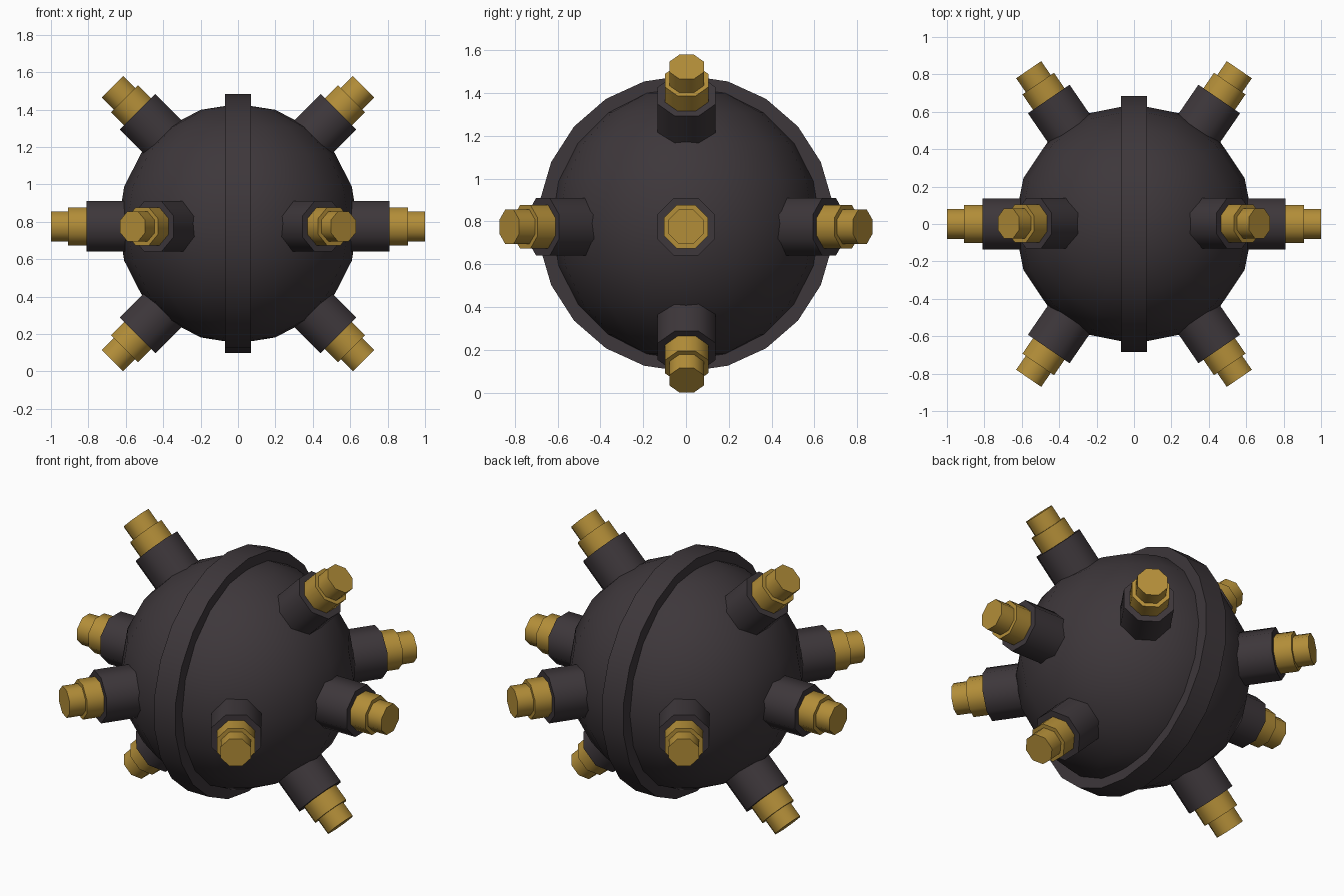
import bpy, math
from mathutils import Vector, Matrix

if "Cube" in bpy.data.objects:
    bpy.data.objects.remove(bpy.data.objects["Cube"])

def material(name, rgb):
    m = bpy.data.materials.new(name)
    m.diffuse_color = (*rgb, 1)
    m.use_nodes = True
    m.node_tree.nodes["Principled BSDF"].inputs["Base Color"].default_value = m.diffuse_color
    return m

IRON = material("dark_iron", (0.047, 0.038, 0.043))
BRASS = material("brass", (0.45, 0.27, 0.04))
C = Vector((0, 0, 0.79))

def finish(name, mat, angle=60):
    ob = bpy.context.object
    ob.name = name
    ob.data.materials.append(mat)
    bpy.ops.object.shade_smooth_by_angle(angle=math.radians(angle))
    return ob

def cylinder(name, a, b, apothem, sides, mat, spin=0.0):
    """Prism from point a to point b, flats at the given apothem."""
    d = b - a
    bpy.ops.mesh.primitive_cylinder_add(vertices=sides, radius=apothem / math.cos(math.pi / sides),
                                        depth=d.length)
    ob = finish(name, mat)
    ob.data.transform(Matrix.Rotation(spin, 4, 'Z'))
    ob.data.transform(d.to_track_quat('Z', 'Y').to_matrix().to_4x4())
    ob.location = (a + b) / 2

# Round body
bpy.ops.mesh.primitive_uv_sphere_add(segments=16, ring_count=10, radius=0.64, location=C)
finish("body", IRON)

# Raised band around the middle (22 sides, a corner at the top)
bpy.ops.mesh.primitive_cylinder_add(vertices=22, radius=0.692, depth=0.14)
band = finish("band", IRON)
band.data.transform(Matrix.Rotation(math.pi / 2, 4, 'X') )
band.data.transform(Matrix.Rotation(math.pi / 2, 4, 'Z'))
band.location = C

# Spikes: iron socket, brass collar, brass tip
def spike(tip, direction):
    d = Vector(direction).normalized()
    tip = C + Vector(tip)
    for name, r, s0, s1, mat in (("socket", 0.135, 0.55, 0.19, IRON),
                                 ("collar", 0.102, 0.25, 0.09, BRASS),
                                 ("tip", 0.081, 0.15, 0.0, BRASS)):
        cylinder("spike_" + name, tip - d * s0, tip - d * s1, r, 8, mat, math.pi / 8)

for sx in (-1, 1):
    spike((sx, 0, -0.015), (sx, 0, 0))
    for s in (-1, 1):
        spike((sx * 0.671, 0.003, s * 0.732), (sx, 0, s))
        spike((sx * 0.563, s * 0.825, -0.015), (sx * 0.565, s * 0.825, 0))
